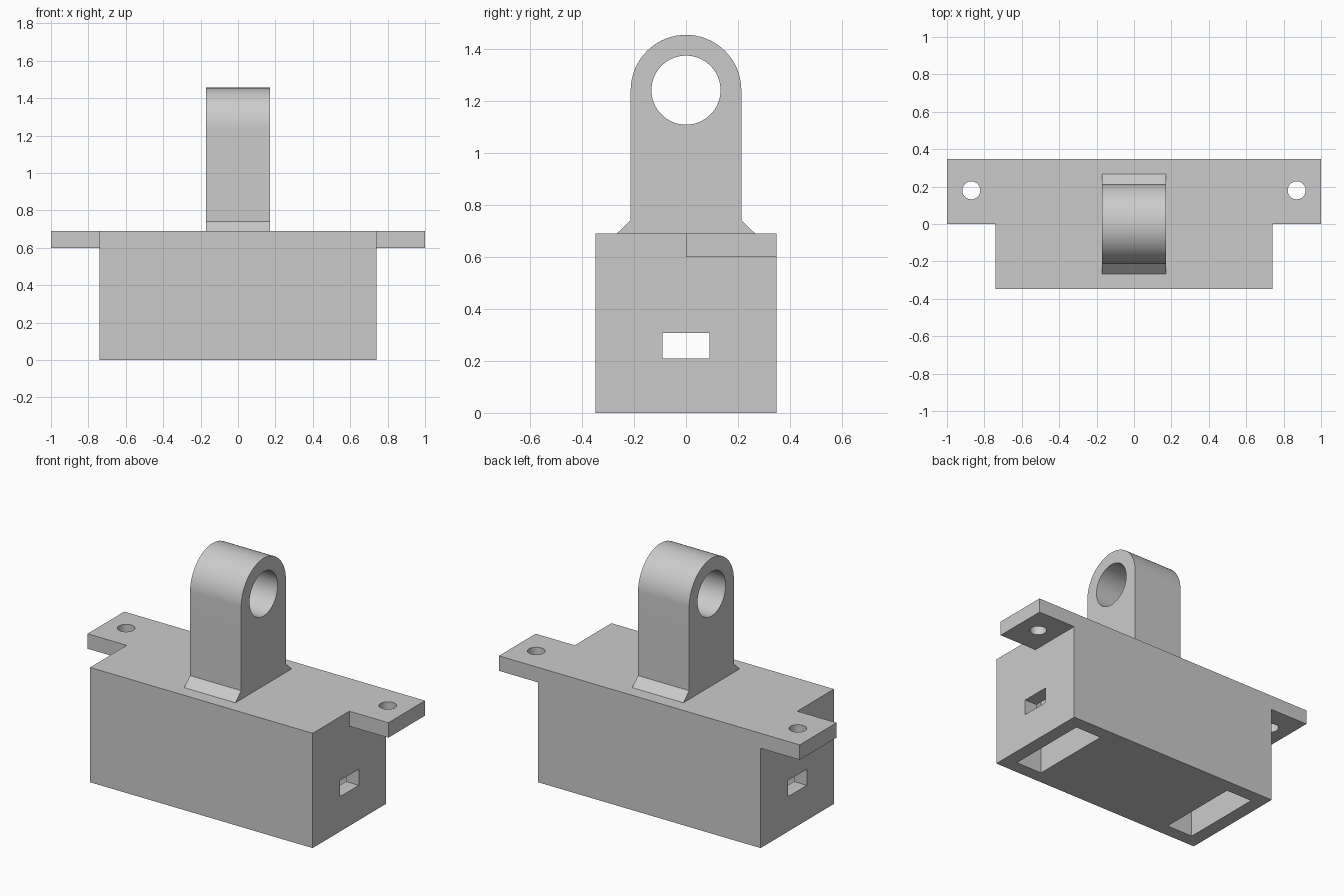
import bpy
import bmesh
from math import pi, sin, cos, radians
from mathutils import Matrix, Vector

if "Cube" in bpy.data.objects:
    bpy.data.objects.remove(bpy.data.objects["Cube"], do_unlink=True)

grey = bpy.data.materials.new("plain_grey")
grey.use_nodes = True
grey.diffuse_color = (0.6, 0.6, 0.6, 1)
grey.node_tree.nodes["Principled BSDF"].inputs["Base Color"].default_value = (0.6, 0.6, 0.6, 1)


def add_object(name, bm):
    bmesh.ops.recalc_face_normals(bm, faces=bm.faces)
    mesh = bpy.data.meshes.new(name)
    bm.to_mesh(mesh)
    bm.free()
    mesh.materials.append(grey)
    obj = bpy.data.objects.new(name, mesh)
    bpy.context.collection.objects.link(obj)
    return obj


def prism(name, outline, axis, low, high):
    """Extrude a flat outline: (x, y) along z, or (y, z) along x."""
    bm = bmesh.new()
    place = (lambda p: (p[0], p[1], low)) if axis == "z" else (lambda p: (low, p[0], p[1]))
    face = bm.faces.new([bm.verts.new(place(p)) for p in outline])
    grown = bmesh.ops.extrude_face_region(bm, geom=[face])["geom"]
    step = Vector((0, 0, high - low)) if axis == "z" else Vector((high - low, 0, 0))
    bmesh.ops.translate(bm, vec=step, verts=[v for v in grown if isinstance(v, bmesh.types.BMVert)])
    return add_object(name, bm)


def box(name, x0, x1, y0, y1, z0, z1):
    return prism(name, [(x0, y0), (x1, y0), (x1, y1), (x0, y1)], "z", z0, z1)


def cylinder(name, centre, radius, depth, along_x=False):
    bm = bmesh.new()
    turn = Matrix.Rotation(pi / 2, 4, "Y") if along_x else Matrix.Identity(4)
    bmesh.ops.create_cone(bm, cap_ends=True, segments=64, radius1=radius, radius2=radius,
                          depth=depth, matrix=Matrix.Translation(centre) @ turn)
    return add_object(name, bm)


def combine(target, tool, operation):
    """Apply a boolean and discard its tool."""
    tool.hide_render = True
    mod = target.modifiers.new("boolean", "BOOLEAN")
    mod.object, mod.operation, mod.solver = tool, operation, "EXACT"
    bpy.context.view_layer.objects.active = target
    bpy.ops.object.modifier_apply(modifier=mod.name)
    bpy.data.objects.remove(tool, do_unlink=True)


def smooth(obj):
    bpy.ops.object.select_all(action="DESELECT")
    obj.select_set(True)
    bpy.context.view_layer.objects.active = obj
    bpy.ops.object.shade_smooth_by_angle(angle=radians(30))


TOP, UNDER, HALF_DEPTH = 0.69, 0.60, 0.348

# Housing block with a mounting ear, bolt hole and bottom pocket at each end
body = box("housing", -0.74, 0.74, -HALF_DEPTH, HALF_DEPTH, 0, TOP)
for side in (-1, 1):
    ear = sorted((side * 0.6, side))
    combine(body, box("ear", *ear, 0, HALF_DEPTH, UNDER, TOP), "UNION")
for side in (-1, 1):
    combine(body, cylinder("bolt_cutter", (side * 0.87, 0.18, 0.65), 0.048, 0.4), "DIFFERENCE")
    pocket = sorted((side * 0.475, side * 0.655))
    combine(body, box("pocket_cutter", *pocket, -0.265, 0.265, -0.1, UNDER), "DIFFERENCE")

# Rectangular passage running end to end
combine(body, box("passage_cutter", -0.9, 0.9, -0.09, 0.09, 0.21, 0.307), "DIFFERENCE")
smooth(body)

# Upright lug with chamfered foot, rounded head and cross hole
RADIUS, CENTRE = 0.213, 1.243
arc = [(RADIUS * cos(pi * i / 48), CENTRE + RADIUS * sin(pi * i / 48)) for i in range(49)]
outline = [(-0.267, TOP), (0.267, TOP), (RADIUS, 0.742)] + arc + [(-RADIUS, 0.742)]
lug = prism("pivot_lug", outline, "x", -0.17, 0.17)
combine(lug, cylinder("pivot_cutter", (0, 0, CENTRE), 0.133, 0.6, along_x=True), "DIFFERENCE")
smooth(lug)
